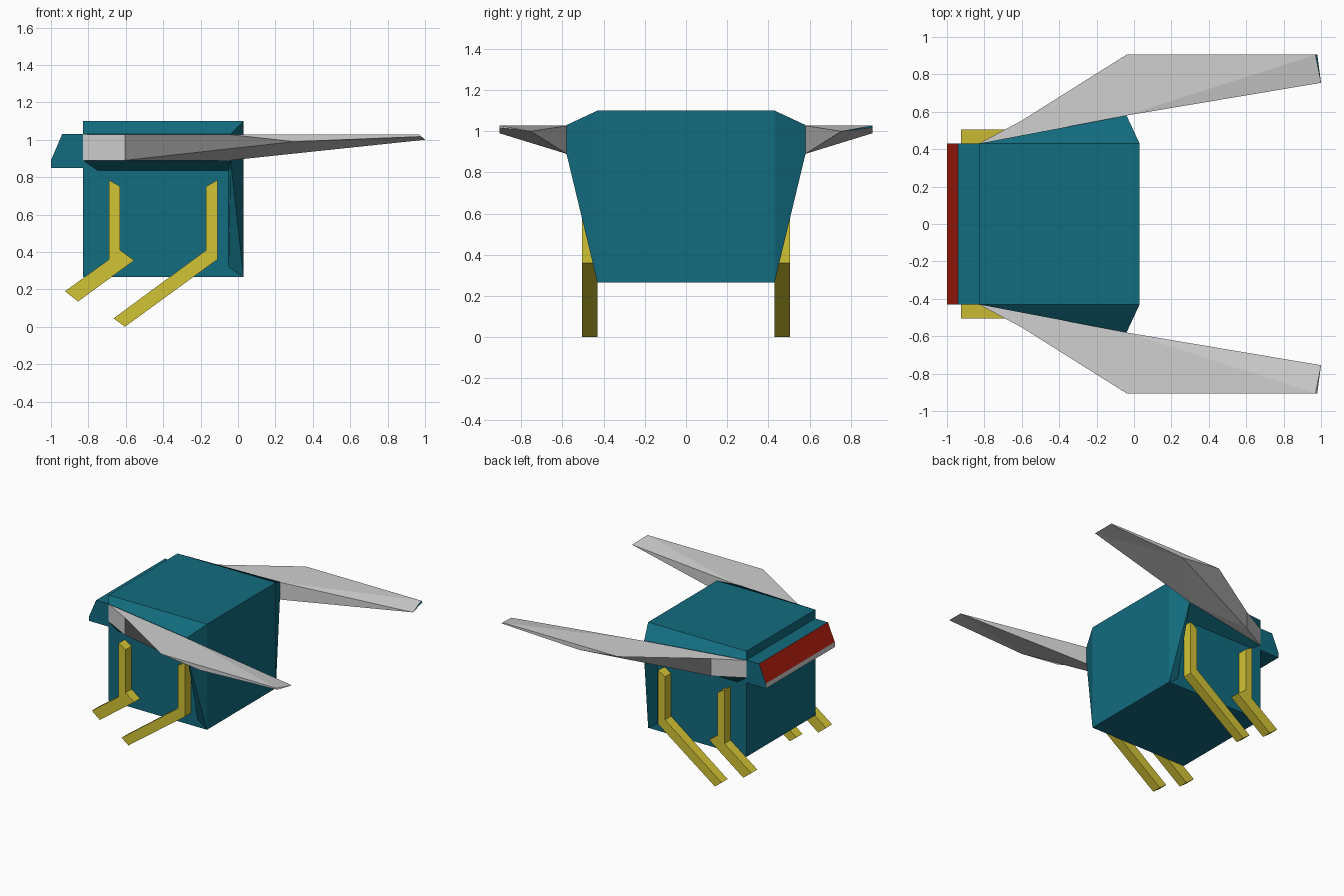
import bpy, bmesh

cube = bpy.data.objects.get("Cube")
if cube:
    bpy.data.objects.remove(cube, do_unlink=True)


def material(name, rgb):
    m = bpy.data.materials.new(name)
    m.use_nodes = True
    m.diffuse_color = (*rgb, 1)
    m.node_tree.nodes["Principled BSDF"].inputs["Base Color"].default_value = (*rgb, 1)
    return m


TEAL = material("teal", (0.006, 0.150, 0.212))
GREY = material("light_grey", (0.63, 0.63, 0.63))
YELLOW = material("yellow", (0.65, 0.55, 0.035))
RED = material("red", (0.42, 0.013, 0.004))


def build(name, points, faces, mats, paint=None):
    """Mesh from named points; paint maps face number to material slot."""
    bm = bmesh.new()
    v = {k: bm.verts.new(p) for k, p in points.items()}
    for i, f in enumerate(faces):
        face = bm.faces.new([v[k] for k in f])
        face.material_index = (paint or {}).get(i, 0)
    bmesh.ops.recalc_face_normals(bm, faces=bm.faces)
    me = bpy.data.meshes.new(name)
    bm.to_mesh(me)
    bm.free()
    for m in mats:
        me.materials.append(m)
    ob = bpy.data.objects.new(name, me)
    bpy.context.collection.objects.link(ob)
    return ob


def prism(name, profile, y0, y1, mats, paint=None):
    """Extrude an x-z profile from y0 to y1; side i starts at profile point i."""
    n = len(profile)
    pts = {i: (x, y0, z) for i, (x, z) in enumerate(profile)}
    pts.update({i + n: (x, y1, z) for i, (x, z) in enumerate(profile)})
    faces = [(i, (i + 1) % n, (i + 1) % n + n, i + n) for i in range(n)]
    faces += [tuple(range(n)), tuple(range(n, 2 * n))]
    return build(name, pts, faces, mats, paint)


# Body: box with a flared shoulder and a recessed panel on each side
W = 0.43
half = {
    "A": (-0.83, W, 0.265), "B": (0.03, W, 0.265),
    "E": (-0.83, W, 0.89), "F": (-0.04, 0.58, 0.89),
    "G": (-0.83, W, 1.03), "H": (-0.04, 0.58, 1.03),
    "I": (-0.83, W, 1.10), "J": (0.03, W, 1.10),
    "P": (-0.05, W, 0.32), "Q": (-0.05, W, 0.835), "R": (-0.75, W, 0.835),
}
points = dict(half)
points.update({k.lower(): (x, -y, z) for k, (x, y, z) in half.items()})
side = ["ABPQRE", "EFQR", "FBPQ", "BFHJ", "GHFE", "IJHG"]
body_faces = side + [f.lower() for f in side]
body_faces += ["AEGIigea", "BJjb", "IJji", "ABba"]
build("body", points, body_faces, [TEAL])

# Head: wedge with a red visor face and a grey lip
prism("head", [(-0.83, 1.03), (-0.94, 1.03), (-1.0, 0.89), (-1.0, 0.85), (-0.83, 0.85)],
      -W, W, [TEAL, RED, GREY], {1: 1, 2: 2})

# Wings: flat on top, tapering below towards the tip
wing = {
    "a": (-0.83, 0.43, 1.027), "b": (-0.605, 0.55, 1.027), "c": (-0.04, 0.905, 1.027),
    "d": (0.97, 0.905, 1.027), "e": (1.0, 0.755, 1.0), "f": (-0.04, 0.58, 1.027),
    "A": (-0.83, 0.43, 0.89), "B": (-0.605, 0.55, 0.89), "C": (0.30, 0.905, 0.99),
    "D": (0.98, 0.905, 1.017), "F": (-0.04, 0.58, 0.89),
}
wing_faces = ["abf", "bcf", "cdf", "def", "abBA", "bcCB", "cdDC", "deD",
              "feF", "afFA", "ABF", "BCF", "CeF", "CDe"]
for name, s, tip in (("front_wing", -1, 0), ("back_wing", 1, 1)):
    build(name, {k: (x, s * y, z) for k, (x, y, z) in wing.items()},
          wing_faces, [GREY, TEAL], {7: tip})

# Legs: two bent bars on each side
short_leg = [(-0.69, 0.785), (-0.63, 0.75), (-0.63, 0.41), (-0.555, 0.355),
             (-0.855, 0.135), (-0.925, 0.19), (-0.69, 0.36)]
long_leg = [(-0.11, 0.785), (-0.17, 0.75), (-0.17, 0.41), (-0.665, 0.045),
            (-0.605, 0.0), (-0.11, 0.36)]
for label, s in (("front", -1), ("back", 1)):
    prism(label + "_short_leg", short_leg, s * W, s * 0.505, [YELLOW])
    prism(label + "_long_leg", long_leg, s * W, s * 0.505, [YELLOW])
